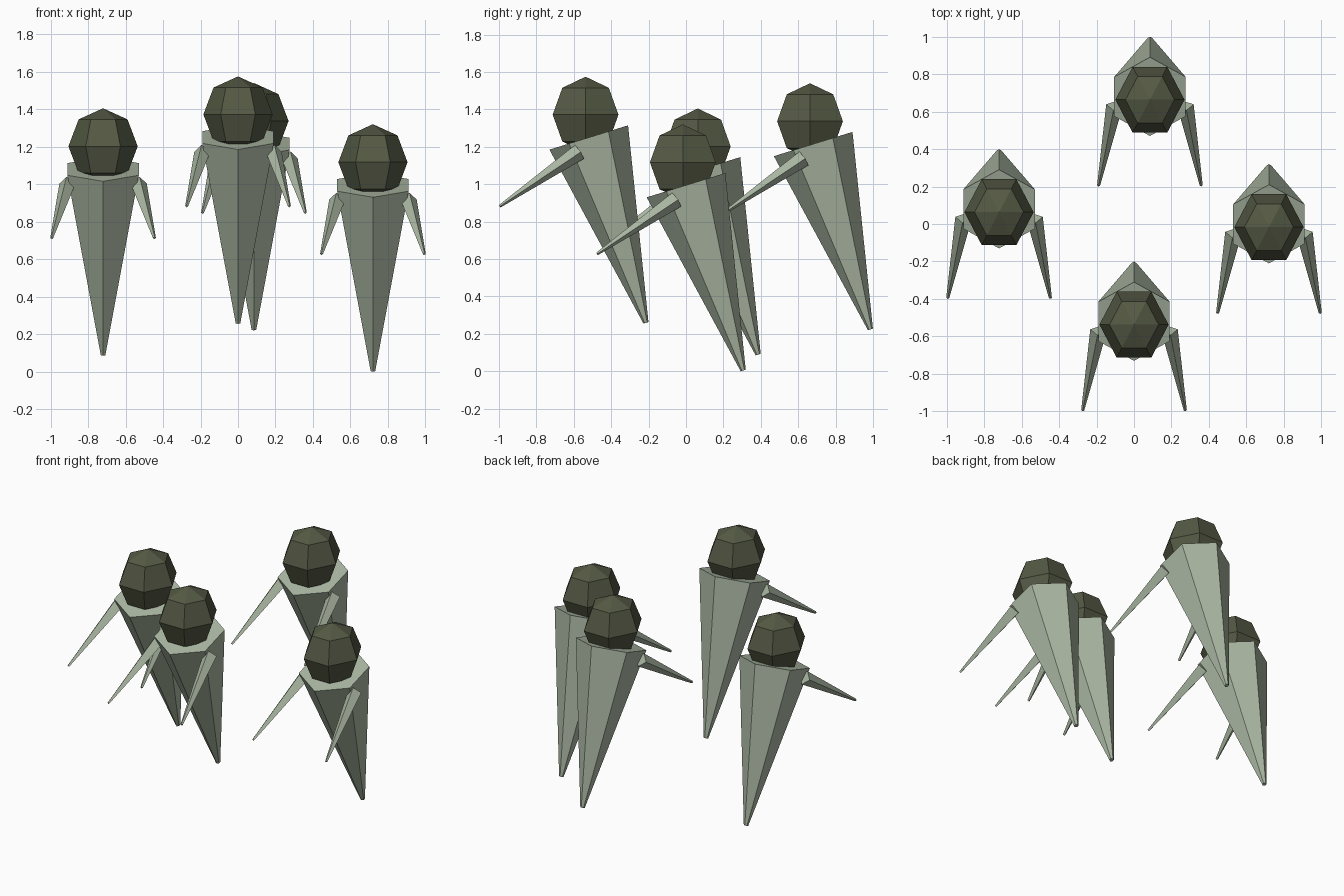
import bpy, bmesh, math
from mathutils import Vector, Matrix

if "Cube" in bpy.data.objects:
    bpy.data.objects.remove(bpy.data.objects["Cube"])


def material(name, rgb):
    m = bpy.data.materials.new(name)
    m.diffuse_color = (*rgb, 1)
    m.use_nodes = True
    m.node_tree.nodes["Principled BSDF"].inputs["Base Color"].default_value = m.diffuse_color
    return m


SAGE = material("sage_green", (0.40, 0.47, 0.36))
OLIVE = material("dark_olive", (0.088, 0.098, 0.056))


def finish(bm, name, mat):
    bmesh.ops.recalc_face_normals(bm, faces=bm.faces)
    me = bpy.data.meshes.new(name)
    bm.to_mesh(me)
    bm.free()
    me.materials.append(mat)
    bpy.context.collection.objects.link(bpy.data.objects.new(name, me))


def spike(name, start, end, r0, r1, sides, toward, turn=0.0):
    """Tapered prism whose first corner points along 'toward'."""
    a, b = Vector(start), Vector(end)
    axis = (b - a).normalized()
    u = Vector(toward)
    u = (u - axis * u.dot(axis)).normalized()
    v = axis.cross(u)
    bm = bmesh.new()
    rings = []
    for p, r in ((a, r0), (b, r1)):
        angles = [turn + math.tau * i / sides for i in range(sides)]
        rings.append([bm.verts.new(p + r * (u * math.cos(t) + v * math.sin(t))) for t in angles])
    for i in range(sides):
        j = (i + 1) % sides
        bm.faces.new((rings[0][i], rings[0][j], rings[1][j], rings[1][i]))
    for ring in rings:
        bm.faces.new(ring)
    finish(bm, name, SAGE)


def head(name, center):
    bm = bmesh.new()
    bmesh.ops.create_uvsphere(bm, u_segments=6, v_segments=4, radius=0.203)
    # corners face front and back, slightly narrow sideways
    bm.transform(Matrix.Translation(center) @ Matrix.Diagonal((0.91, 1, 1, 1))
                 @ Matrix.Rotation(math.pi / 6, 4, 'Z'))
    finish(bm, name, OLIVE)


# four identical figures, offset from the lowest one
FIGURES = {"left": (-0.72, 0.08, 0.085), "front": (0, -0.52, 0.255),
           "back": (0.085, 0.68, 0.22), "right": (0.72, 0, 0)}
for label, offset in FIGURES.items():
    o = Vector(offset)
    # leaning hexagonal body
    spike(label + "_body", o + Vector((0, 0, 0.995)), o + Vector((0, 0.306, 0.004)),
          0.22, 0.014, 6, (0, 1, 0))
    head(label + "_head", o + Vector((0, -0.017, 1.117)))
    # arms reaching forward and down
    for side, s in (("left", -1), ("right", 1)):
        spike(f"{label}_{side}_arm", o + Vector((s * 0.19, -0.05, 0.918)),
              o + Vector((s * 0.274, -0.475, 0.628)), 0.044, 0.008, 4, (0, 0, 1))
